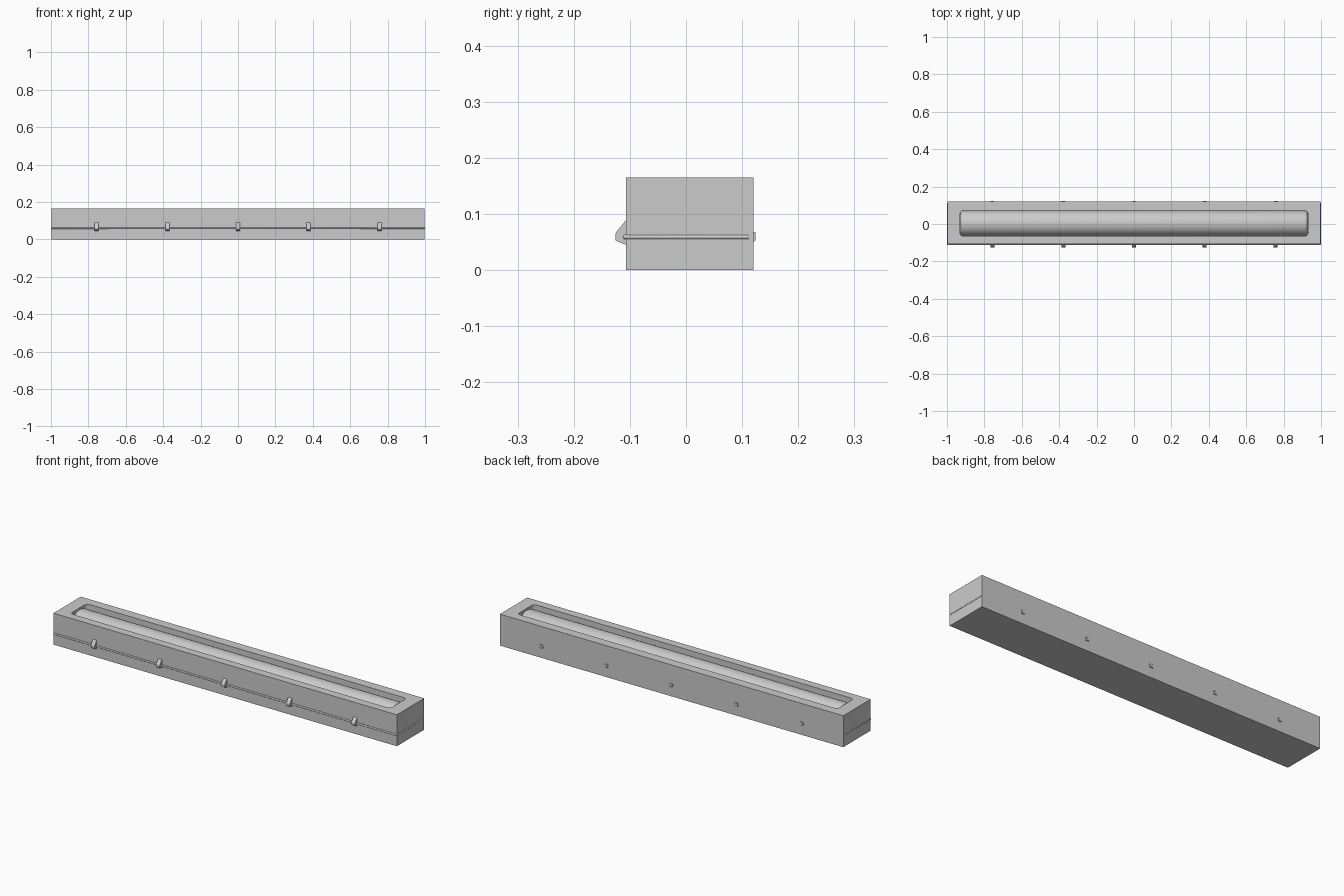
import bpy, bmesh, math
from mathutils import Matrix

if "Cube" in bpy.data.objects:
    bpy.data.objects.remove(bpy.data.objects["Cube"])

HALF_X, Y0, Y1, TOP = 0.998, -0.107, 0.12, 0.165
TUBE_Y, TUBE_R, TUBE_LEN = 0.0035, 0.068, 1.86
CLIP_X = [-0.757, -0.378, 0.0, 0.378, 0.757]


def add_object(name, bm):
    bmesh.ops.recalc_face_normals(bm, faces=bm.faces[:])
    mesh = bpy.data.meshes.new(name)
    bm.to_mesh(mesh)
    bm.free()
    ob = bpy.data.objects.new(name, mesh)
    bpy.context.collection.objects.link(ob)
    return ob


def box_bm(x0, x1, y0, y1, z0, z1):
    bm = bmesh.new()
    m = Matrix.Translation(((x0 + x1) / 2, (y0 + y1) / 2, (z0 + z1) / 2))
    bmesh.ops.create_cube(bm, size=1, matrix=m @ Matrix.Diagonal((x1 - x0, y1 - y0, z1 - z0, 1)))
    return bm


def extrude_x(name, profile, x, width):
    bm = bmesh.new()
    face = bm.faces.new([bm.verts.new((x - width / 2, y, z)) for y, z in profile])
    ext = bmesh.ops.extrude_face_region(bm, geom=[face])
    moved = [v for v in ext["geom"] if isinstance(v, bmesh.types.BMVert)]
    bmesh.ops.translate(bm, vec=(width, 0, 0), verts=moved)
    return add_object(name, bm)


def activate(ob):
    bpy.ops.object.select_all(action='DESELECT')
    bpy.context.view_layer.objects.active = ob
    ob.select_set(True)


# Main block with a long slot in the top, corners rounded in plan
block = add_object("housing", box_bm(-HALF_X, HALF_X, Y0, Y1, 0, TOP))
bm = box_bm(-TUBE_LEN / 2, TUBE_LEN / 2, TUBE_Y - TUBE_R, TUBE_Y + TUBE_R, 0.025, TOP + 0.05)
corners = [e for e in bm.edges if abs(e.verts[0].co.z - e.verts[1].co.z) > 0.01]
bmesh.ops.bevel(bm, geom=corners, offset=0.016, segments=3, profile=0.5, affect='EDGES')
cutter = add_object("slot_cutter", bm)
mod = block.modifiers.new("slot", 'BOOLEAN')
mod.operation, mod.solver, mod.object = 'DIFFERENCE', 'EXACT', cutter
activate(block)
bpy.ops.object.modifier_apply(modifier=mod.name)
bpy.data.objects.remove(cutter)

# Convex tube lying in the slot, flush with the top, ends rounded
bm = bmesh.new()
place = Matrix.Translation((0, TUBE_Y, TOP - TUBE_R)) @ Matrix.Rotation(math.pi / 2, 4, 'Y')
bmesh.ops.create_cone(bm, cap_ends=True, segments=48, radius1=TUBE_R, radius2=TUBE_R,
                      depth=TUBE_LEN - 0.002, matrix=place)
rims = [e for e in bm.edges if abs(e.verts[0].co.x - e.verts[1].co.x) < 1e-4]
bmesh.ops.bevel(bm, geom=rims, offset=0.016, segments=4, profile=0.5, affect='EDGES')
activate(add_object("tube", bm))
bpy.ops.object.shade_smooth_by_angle(angle=math.radians(35))

# Rod running along the front and around both ends
curve = bpy.data.curves.new("wrap_rod", 'CURVE')
curve.dimensions = '3D'
curve.bevel_depth, curve.bevel_resolution = 0.0045, 3
curve.use_fill_caps = True
path = [(-0.9955, 0.112), (-0.9955, -0.106), (-0.993, -0.1085),
        (0.993, -0.1085), (0.9955, -0.106), (0.9955, 0.112)]
spline = curve.splines.new('POLY')
spline.points.add(len(path) - 1)
for p, (x, y) in zip(spline.points, path):
    p.co = (x, y, 0.059, 1)
rod = bpy.data.objects.new("wrap_rod", curve)
bpy.context.collection.objects.link(rod)

# Front clips holding the rod, and their pegs showing at the back
hook = [(-0.10, 0.092), (-0.107, 0.089), (-0.124, 0.068), (-0.1255, 0.064),
        (-0.1255, 0.053), (-0.123, 0.051), (-0.107, 0.045), (-0.10, 0.045)]
peg = [(0.11, 0.051), (0.122, 0.051), (0.124, 0.053), (0.124, 0.066),
       (0.122, 0.068), (0.11, 0.068)]
for i, x in enumerate(CLIP_X, 1):
    extrude_x(f"front_clip_{i}", hook, x, 0.021)
    extrude_x(f"back_peg_{i}", peg, x, 0.018)
